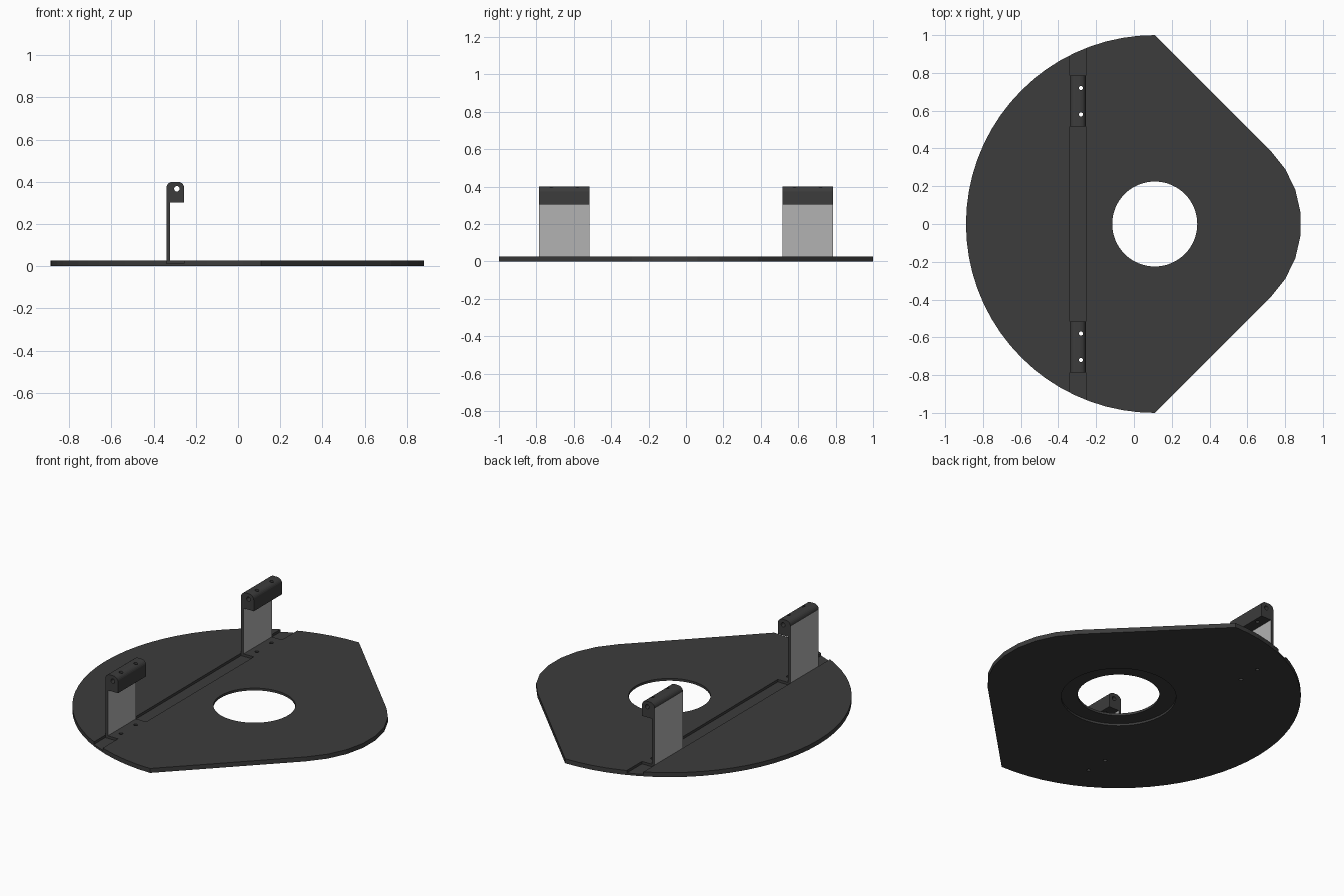
import bpy, bmesh
from math import sin, cos, pi, radians

if "Cube" in bpy.data.objects:
    bpy.data.objects.remove(bpy.data.objects["Cube"])

TOP, FLOOR = 0.027, 0.012          # plate top, channel floor
X0, X1 = -0.34, -0.255             # channel and bracket extent in x


def material(name, v):
    m = bpy.data.materials.new(name)
    m.diffuse_color = (v, v, v, 1)
    m.use_nodes = True
    m.node_tree.nodes["Principled BSDF"].inputs["Base Color"].default_value = m.diffuse_color
    return m


DARK = material("dark_grey", 0.045)
LIGHT = material("light_grey", 0.45)


def extrude(name, pts, vec, mats=()):
    """Closed prism from a list of 3D outline points."""
    bm = bmesh.new()
    f = bm.faces.new([bm.verts.new(p) for p in pts])
    r = bmesh.ops.extrude_face_region(bm, geom=[f])
    bmesh.ops.translate(bm, vec=vec, verts=[v for v in r["geom"] if isinstance(v, bmesh.types.BMVert)])
    bmesh.ops.recalc_face_normals(bm, faces=bm.faces)
    me = bpy.data.meshes.new(name)
    bm.to_mesh(me)
    bm.free()
    for m in mats:
        me.materials.append(m)
    ob = bpy.data.objects.new(name, me)
    bpy.context.collection.objects.link(ob)
    return ob


def arc(cx, cy, r, a0, a1, n):
    return [(cx + r * cos(radians(a0 + (a1 - a0) * i / n)),
             cy + r * sin(radians(a0 + (a1 - a0) * i / n))) for i in range(n + 1)]


def cyl_z(x, y, r, z0, z1, n):
    pts = [(px, py, z0) for px, py in arc(x, y, r, 0, 360, n)[:-1]]
    return extrude("cutter", pts, (0, 0, z1 - z0))


def cut(ob, cutter):
    cutter.hide_render = True
    m = ob.modifiers.new("cut", "BOOLEAN")
    m.operation, m.solver, m.object = "DIFFERENCE", "EXACT", cutter
    bpy.context.view_layer.objects.active = ob
    bpy.ops.object.modifier_apply(modifier=m.name)
    bpy.data.objects.remove(cutter, do_unlink=True)


# Base plate: half disc, two slanted sides, rounded nose
outline = arc(0.11, 0, 1.0, 90, 270, 36) + arc(0.34, 0, 0.545, -45, 45, 7)
plate = extrude("base_plate", [(x, y, 0) for x, y in outline], (0, 0, TOP), [DARK])

# Central hole with a recess around it underneath
cut(plate, cyl_z(0.11, 0, 0.225, -0.1, 0.1, 64))
cut(plate, cyl_z(0.11, 0, 0.315, -0.1, 0.013, 64))

# Channel across the top for the bracket feet
cut(plate, extrude("cutter", [(X0, -1.2, FLOOR), (X1, -1.2, FLOOR), (X1, -1.2, 0.1), (X0, -1.2, 0.1)],
                   (0, 2.4, 0)))

# Screw holes in the plate
for s in (-1, 1):
    for y in (0.58, 0.72):
        cut(plate, cyl_z(-0.28, s * y, 0.011, -0.1, 0.1, 16))

# Hinge brackets: foot, thin upright and rounded head in one profile
profile = [(X0, FLOOR), (X1, FLOOR), (X1, TOP), (-0.323, TOP), (-0.323, 0.303), (X1, 0.303)]
profile += arc(X1 - 0.03, 0.37, 0.03, 0, 90, 6) + arc(X0 + 0.03, 0.37, 0.03, 90, 180, 6)

for side, s in (("front", -1), ("back", 1)):
    y0 = 0.515 if s > 0 else -0.785
    b = extrude(side + "_hinge_bracket", [(x, y0, z) for x, z in profile], (0, 0.27, 0), [DARK, LIGHT])
    # Light faces on both sides of the upright
    for p in b.data.polygons:
        if abs(p.normal.x) > 0.99 and p.area > 0.05:
            p.material_index = 1
    # Pin hole along the head, then vertical screw holes
    pin = [(x, y0 - 0.1, z) for x, z in arc(-0.29, 0.367, 0.013, 0, 360, 20)[:-1]]
    cut(b, extrude("cutter", pin, (0, 0.47, 0)))
    for y in (0.58, 0.72):
        cut(b, cyl_z(-0.28, s * y, 0.011, -0.1, 0.6, 16))
